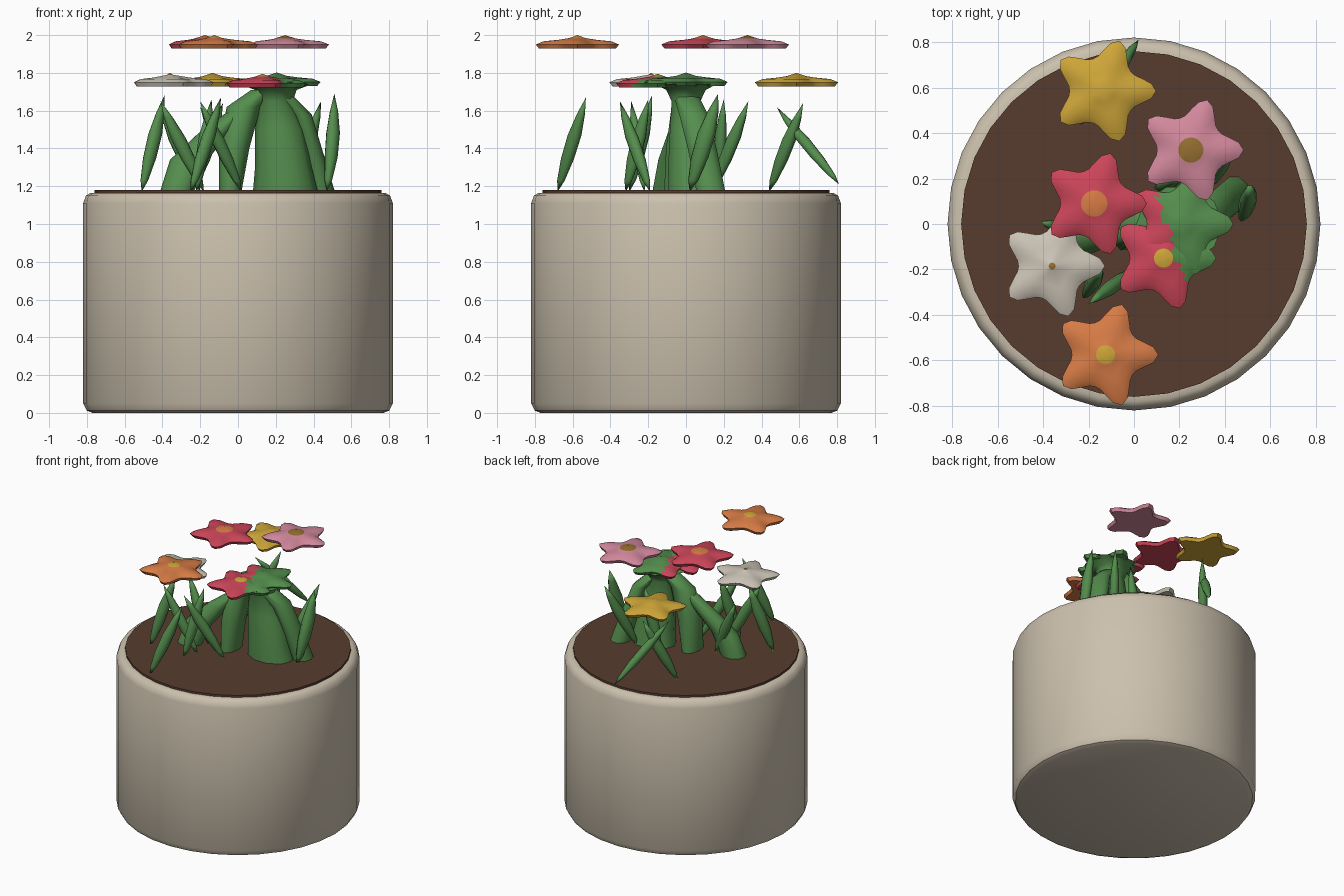
import bpy, bmesh, math

if "Cube" in bpy.data.objects:
    bpy.data.objects.remove(bpy.data.objects["Cube"])

def mat(name, c):
    m = bpy.data.materials.new(name)
    m.diffuse_color = (*c, 1)
    m.use_nodes = True
    m.node_tree.nodes["Principled BSDF"].inputs["Base Color"].default_value = m.diffuse_color
    return m

BEIGE = mat("pot_beige", (0.60, 0.53, 0.42))
SOIL = mat("soil_brown", (0.095, 0.045, 0.028))
GREEN = mat("leaf_green", (0.09, 0.27, 0.075))
RED = mat("petal_red", (0.60, 0.06, 0.10))
PINK = mat("petal_pink", (0.65, 0.25, 0.34))
YELLOW = mat("petal_yellow", (0.62, 0.38, 0.04))
ORANGE = mat("petal_orange", (0.68, 0.20, 0.06))
WHITE = mat("petal_white", (0.60, 0.55, 0.47))
OLIVE = mat("centre_olive", (0.30, 0.16, 0.03))

def loft(name, rings, mats, angle=40, rule=None):
    """Skin a list of rings (a one-point ring closes to a tip)."""
    bm = bmesh.new()
    vs = [[bm.verts.new(p) for p in r] for r in rings]
    for k, (a, b) in enumerate(zip(vs, vs[1:])):
        n = max(len(a), len(b))
        for i in range(n):
            j = (i + 1) % n
            if len(a) == 1:
                f = bm.faces.new((a[0], b[j], b[i]))
            elif len(b) == 1:
                f = bm.faces.new((a[i], a[j], b[0]))
            else:
                f = bm.faces.new((a[i], a[j], b[j], b[i]))
            if rule:
                f.material_index = rule(k, f.calc_center_median())
    bmesh.ops.recalc_face_normals(bm, faces=bm.faces)
    me = bpy.data.meshes.new(name)
    bm.to_mesh(me)
    bm.free()
    for m in mats:
        me.materials.append(m)
    ob = bpy.data.objects.new(name, me)
    bpy.context.collection.objects.link(ob)
    bpy.ops.object.select_all(action='DESELECT')
    ob.select_set(True)
    bpy.context.view_layer.objects.active = ob
    bpy.ops.object.shade_smooth_by_angle(angle=math.radians(angle))
    return ob

def ring(x, y, z, rx, ry, n=10, yaw=0):
    c, s = math.cos(yaw), math.sin(yaw)
    pts = []
    for i in range(n):
        t = math.tau * i / n
        u, v = rx * math.cos(t), ry * math.sin(t)
        pts.append((x + u * c - v * s, y + u * s + v * c, z))
    return pts

# Pot and soil, turned from profiles
def turned(name, prof, m):
    loft(name, [[(0, 0, z)] if r == 0 else ring(0, 0, z, r, r, 32) for r, z in prof], [m])

turned("pot", [(0, 0), (0.77, 0), (0.80, 0.012), (0.82, 0.05), (0.82, 1.11),
               (0.805, 1.15), (0.78, 1.165), (0.75, 1.165), (0.75, 1.10), (0, 1.10)], BEIGE)
turned("soil", [(0, 1.12), (0.76, 1.16), (0.76, 1.18), (0, 1.18)], SOIL)

# Five-petal blossoms: domed star with a coloured centre
def blossom(name, x, y, z, mats, centre=0.05, rule=None):
    def star(f, dz, blend=1):
        pts = []
        for i in range(40):
            t = math.tau * i / 40
            r = f * (0.184 + blend * (0.042 * math.cos(5 * t) + 0.006 * math.cos(10 * t)))
            pts.append((x + r * math.cos(t), y + r * math.sin(t), z + dz))
        return pts
    rings = [[(x, y, z + 0.05)], star(centre / 0.184, 0.043 - 0.2 * centre, 0), star(0.5, 0.025, 0.6),
             star(0.82, 0.017), star(1, 0.0), star(0.92, -0.022), [(x, y, z - 0.02)]]
    loft(name, rings, mats, 50, rule or (lambda k, c: 1 if k == 0 and len(mats) > 1 else 0))

blossom("orange_flower", -0.125, -0.575, 1.95, [ORANGE, YELLOW], 0.042)
blossom("pink_flower", 0.25, 0.325, 1.95, [PINK, OLIVE], 0.055)
blossom("red_flower", -0.175, 0.09, 1.95, [RED, ORANGE], 0.058)
blossom("yellow_flower", -0.135, 0.585, 1.75, [YELLOW])
blossom("white_flower", -0.36, -0.185, 1.75, [WHITE, OLIVE], 0.015)

def side(c):
    return 0 if c.x < 0.14 - 0.33 * c.y else 1

blossom("low_red_flower", 0.13, -0.15, 1.745, [RED, GREEN, YELLOW], 0.042,
        lambda k, c: 2 if k == 0 else side(c))
blossom("green_flower", 0.205, 0.0, 1.752, [RED, GREEN], 0.05, lambda k, c: side(c))

# Stems: funnel under the green flower, and spreading legs
def stem(name, pts):
    loft(name, [[pts[0][:3]]] + [ring(*p) for p in pts] + [[pts[-1][:3]]], [GREEN], 60)

stem("stem_funnel", [(0.2, 0, 1.74, 0.19, 0.17), (0.2, 0, 1.71, 0.11, 0.11), (0.2, 0, 1.65, 0.09, 0.08),
                     (0.22, 0.01, 1.5, 0.13, 0.10), (0.24, 0.02, 1.3, 0.15, 0.12), (0.25, 0.03, 1.18, 0.17, 0.13)])
stem("stem_right", [(0.22, 0, 1.68, 0.07, 0.07), (0.33, 0.04, 1.58, 0.06, 0.08),
                    (0.39, 0.09, 1.38, 0.06, 0.08), (0.44, 0.13, 1.18, 0.07, 0.08)])
stem("stem_left", [(0.14, 0, 1.71, 0.07, 0.06), (0.03, -0.01, 1.62, 0.09, 0.07),
                   (-0.02, -0.02, 1.4, 0.08, 0.09), (-0.04, -0.02, 1.18, 0.06, 0.10)])
stem("stem_far_left", [(0.03, -0.01, 1.62, 0.05, 0.05), (-0.13, -0.04, 1.48, 0.08, 0.06),
                       (-0.26, -0.08, 1.34, 0.10, 0.07), (-0.32, -0.1, 1.18, 0.09, 0.08)])

# Leaf blades: pointed at the tip, thickest below the middle
def blade(name, a, b, w=0.042, bow=0.0):
    yaw = math.atan2(b[1] - a[1], b[0] - a[0])
    rings = [[a]]
    for t, f in ((0.12, 0.55), (0.35, 0.95), (0.6, 1.0), (0.82, 0.6)):
        p = [a[i] + (b[i] - a[i]) * t for i in range(3)]
        p[0] += bow * math.sin(math.pi * t)
        rings.append(ring(*p, w * f, w * f * 0.75, 8, yaw))
    loft(name, rings + [[b]], [GREEN], 60)

BLADES = [
    ((-0.25, -0.68, 1.17), (-0.09, -0.53, 1.67)),
    ((0.02, -0.19, 1.17), (-0.20, -0.35, 1.65)),
    ((-0.51, -0.30, 1.17), (-0.39, -0.18, 1.68)),
    ((-0.18, -0.22, 1.17), (-0.41, -0.29, 1.65)),
    ((-0.20, -0.06, 1.17), (-0.41, 0.01, 1.62)),
    ((-0.24, 0.44, 1.17), (-0.08, 0.62, 1.64)),
    ((0.02, 0.81, 1.21), (-0.20, 0.48, 1.62)),
    ((0.30, 0.14, 1.17), (0.44, 0.33, 1.65)),
    ((-0.22, -0.32, 1.17), (-0.14, -0.20, 1.66)),
    ((0.10, 0.16, 1.17), (0.20, 0.20, 1.66)),
]
for i, (a, b) in enumerate(BLADES):
    blade(f"leaf_blade_{i + 1}", a, b)
blade("leaf_right", (0.47, 0.02, 1.17), (0.51, 0.17, 1.69), 0.05, 0.01)
